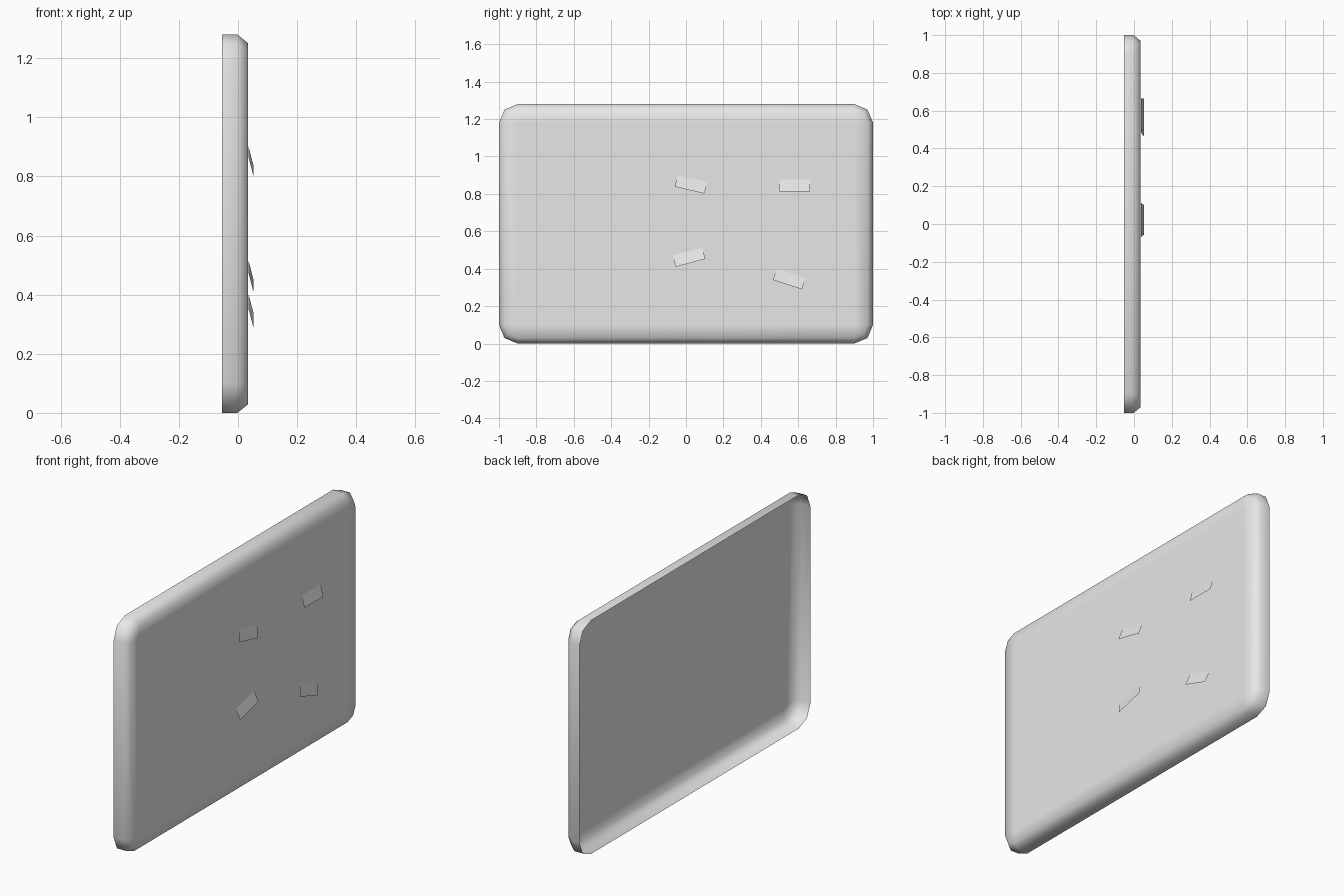
import bpy
import bmesh
from math import cos, sin, pi, radians

cube = bpy.data.objects.get("Cube")
if cube:
    bpy.data.objects.remove(cube, do_unlink=True)

# Single plain grey material
grey = bpy.data.materials.new("light_grey")
grey.use_nodes = True
GREY = (0.8, 0.8, 0.8, 1)
grey.diffuse_color = GREY
grey.node_tree.nodes["Principled BSDF"].inputs["Base Color"].default_value = GREY


def finish(name, bm, smooth):
    mesh = bpy.data.meshes.new(name)
    bm.to_mesh(mesh)
    bm.free()
    mesh.materials.append(grey)
    for poly in mesh.polygons:
        poly.use_smooth = smooth
    obj = bpy.data.objects.new(name, mesh)
    bpy.context.collection.objects.link(obj)
    return obj


# Tray panel: open at the back, rounded rim around a flat face
WIDTH, HEIGHT, RADIUS = 2.0, 1.28, 0.1
STEPS = 2  # segments per rounded corner


def outline(bm, x, radius):
    """One loop of the rounded rectangle, sharing its corner centres."""
    dy, dz = WIDTH / 2 - RADIUS, HEIGHT / 2 - RADIUS
    loop = []
    for corner, (sy, sz) in enumerate([(1, 1), (-1, 1), (-1, -1), (1, -1)]):
        for step in range(STEPS + 1):
            a = (corner + step / STEPS) * pi / 2
            loop.append(bm.verts.new((x, sy * dy + radius * cos(a),
                                      HEIGHT / 2 + sz * dz + radius * sin(a))))
    return loop


bm = bmesh.new()
profile = [(-0.054, RADIUS), (-0.002, RADIUS),
           (0.034, RADIUS * cos(pi / 4)), (0.034, 0)]
loops = [outline(bm, x, r) for x, r in profile]
for low, high in zip(loops, loops[1:]):
    for i in range(len(low)):
        j = (i + 1) % len(low)
        bm.faces.new((low[i], low[j], high[j], high[i]))
bm.faces.new(loops[-1][::STEPS + 1])
bmesh.ops.remove_doubles(bm, verts=bm.verts, dist=0.0005)
finish("tray_panel", bm, True)

# Tilted tabs: top edge against the panel, bottom edge standing off
TAB_W, TAB_H = 0.163, 0.064
tabs = [("upper_inner_tab", 0.027, 0.851, -13),
        ("upper_outer_tab", 0.582, 0.844, 0),
        ("lower_inner_tab", 0.016, 0.462, 15),
        ("lower_outer_tab", 0.552, 0.345, -18)]
for name, y, z, angle in tabs:
    c, s = cos(radians(angle)), sin(radians(angle))
    bm = bmesh.new()
    corners = []
    for u, v in [(-1, -1), (1, -1), (1, 1), (-1, 1)]:
        py, pz = u * TAB_W / 2, v * TAB_H / 2
        x = 0.036 if v > 0 else 0.052
        corners.append(bm.verts.new((x, y + py * c - pz * s, z + py * s + pz * c)))
    bm.faces.new(corners)
    finish(name, bm, False)
